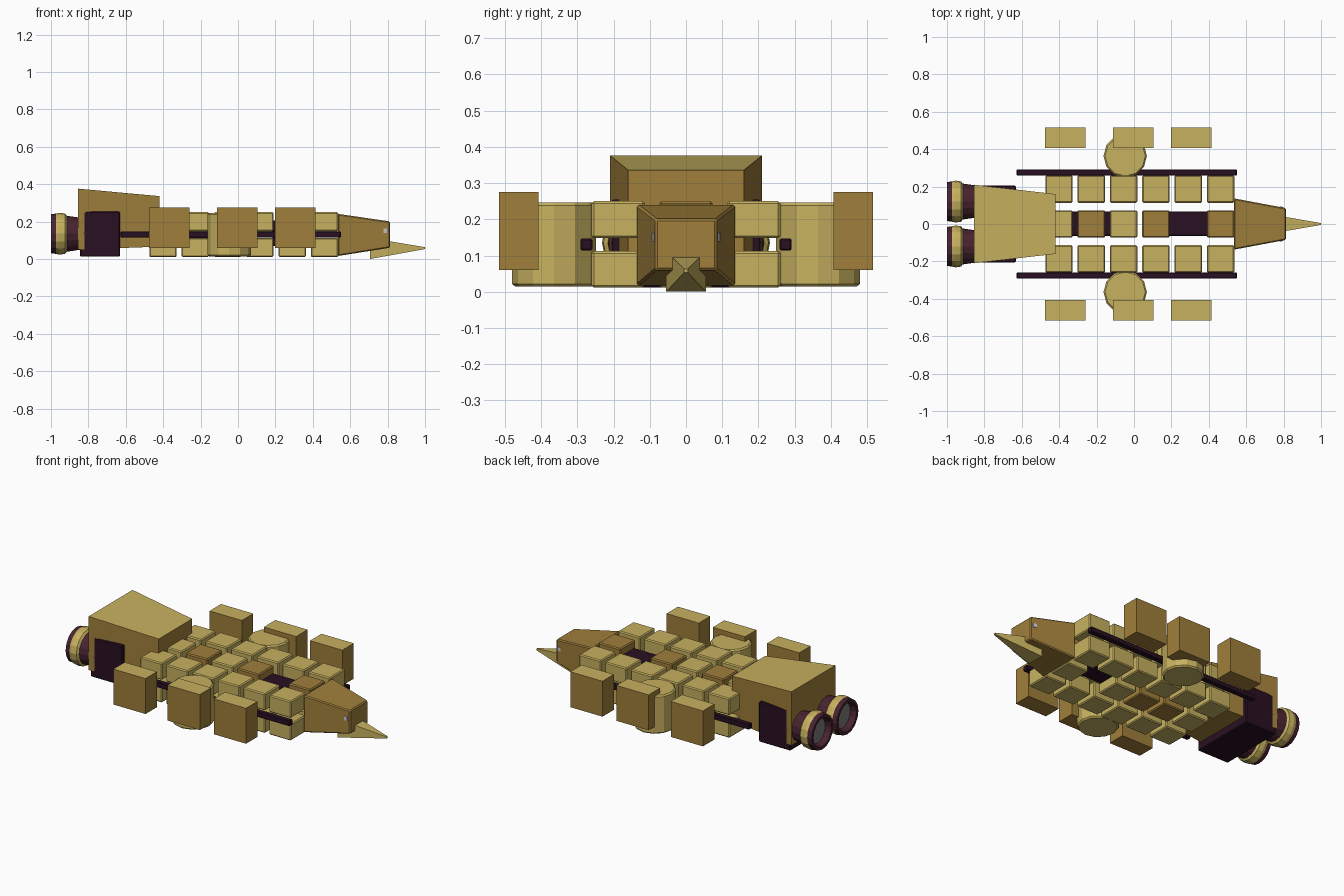
import bpy, bmesh, math
from mathutils import Vector

if "Cube" in bpy.data.objects:
    bpy.data.objects.remove(bpy.data.objects["Cube"])


def material(name, r, g, b):
    m = bpy.data.materials.new(name)
    m.diffuse_color = (r, g, b, 1)
    m.use_nodes = True
    m.node_tree.nodes["Principled BSDF"].inputs["Base Color"].default_value = m.diffuse_color
    return m


YELLOW = material("pale_yellow", 0.57, 0.44, 0.115)
BROWN = material("ochre_brown", 0.35, 0.21, 0.043)
DARK = material("dark_plum", 0.022, 0.005, 0.016)
MAROON = material("maroon", 0.065, 0.017, 0.03)
GREY = material("grey", 0.2, 0.2, 0.2)
GLASS = material("pale_glass", 0.55, 0.58, 0.65)


def finish(name, bm, mats, bevel=0.0):
    bmesh.ops.recalc_face_normals(bm, faces=bm.faces)
    me = bpy.data.meshes.new(name)
    bm.to_mesh(me)
    bm.free()
    for m in mats:
        me.materials.append(m)
    ob = bpy.data.objects.new(name, me)
    bpy.context.collection.objects.link(ob)
    if bevel:
        mod = ob.modifiers.new("edge_bevel", 'BEVEL')
        mod.width = bevel
        mod.segments = 1
        mod.limit_method = 'ANGLE'
    return ob


def taper(name, xa, xb, ra, rb, mats, bevel=0.0, top_second=False):
    """Box between two cross-sections along x; each section is (y0, y1, z0, z1)."""
    bm = bmesh.new()
    rings = []
    for x, (y0, y1, z0, z1) in ((xa, ra), (xb, rb)):
        rings.append([bm.verts.new((x, y, z)) for y, z in
                      ((y0, z0), (y1, z0), (y1, z1), (y0, z1))])
    for r in rings:
        bm.faces.new(r)
    for i in range(4):
        j = (i + 1) % 4
        bm.faces.new((rings[0][i], rings[0][j], rings[1][j], rings[1][i]))
    if top_second:
        bmesh.ops.recalc_face_normals(bm, faces=bm.faces)
        for f in bm.faces:
            f.normal_update()
            f.material_index = 1 if f.normal.z > 0.7 else 0
    return finish(name, bm, mats, bevel)


def box(name, x0, x1, y0, y1, z0, z1, mats, bevel=0.0, top_second=False):
    s = (y0, y1, z0, z1)
    return taper(name, x0, x1, s, s, mats, bevel, top_second)


def lathe_x(name, cy, cz, profile, mats, sides=16):
    """Revolve (x, radius, material) points around an x-parallel axis."""
    bm = bmesh.new()
    rings = []
    for x, r, _ in profile:
        rings.append([bm.verts.new((x, cy + r * math.cos(2 * math.pi * i / sides),
                                    cz + r * math.sin(2 * math.pi * i / sides)))
                      for i in range(sides)])
    for k in range(len(rings) - 1):
        for i in range(sides):
            j = (i + 1) % sides
            f = bm.faces.new((rings[k][i], rings[k][j], rings[k + 1][j], rings[k + 1][i]))
            f.material_index = profile[k][2]
    bm.faces.new(rings[0])
    bm.faces.new(rings[-1]).material_index = profile[-1][2]
    return finish(name, bm, mats)


# Cargo containers: six columns, three rows, two layers
H = 0.0735
center_colors = [(YELLOW, YELLOW), (BROWN, BROWN), (YELLOW, BROWN),
                 (BROWN, YELLOW), None, (BROWN, YELLOW)]
for col in range(6):
    cx = -0.401 + col * 0.1727
    for row in (-1, 0, 1):
        cy = row * 0.187
        for layer, (z0, z1) in enumerate(((0.148, 0.25), (0.011, 0.112))):
            m = YELLOW
            if row == 0:
                if center_colors[col] is None:
                    continue
                m = center_colors[col][layer]
            box("cargo_container", cx - H, cx + H, cy - H, cy + H, z0, z1, [m], 0.006)

# Dark spine blocks in the middle row
for x0, x1 in ((-0.335, -0.125), (0.185, 0.395)):
    box("spine_block", x0, x1, -0.063, 0.068, 0.07, 0.205, [DARK], 0.004)

for s in (-1, 1):
    # Side rail
    box("side_rail", -0.627, 0.55, s * 0.275 - 0.0165, s * 0.275 + 0.0165,
        0.114, 0.147, [DARK], 0.004)

    # Round side tank
    bm = bmesh.new()
    bmesh.ops.create_cone(bm, cap_ends=True, segments=12, radius1=0.116,
                          radius2=0.116, depth=0.232)
    bmesh.ops.translate(bm, verts=bm.verts, vec=Vector((-0.047, s * 0.364, 0.13)))
    finish("side_tank", bm, [YELLOW]).modifiers.new("edge_bevel", 'BEVEL').width = 0.008

    # Outer pods: brown with a yellow top
    for x0 in (-0.475, -0.111, 0.199):
        y0, y1 = sorted((s * 0.407, s * 0.516))
        box("outer_pod", x0, x0 + 0.216, y0, y1, 0.06, 0.275, [BROWN, YELLOW],
            top_second=True)

    # Engine nozzle with recessed grey disc
    lathe_x("engine_nozzle", s * 0.12, 0.135, [
        (-0.80, 0.086, 0), (-0.86, 0.088, 0), (-0.915, 0.096, 1),
        (-0.925, 0.108, 1), (-0.955, 0.112, 1), (-0.972, 0.108, 0),
        (-1.0, 0.104, 0), (-1.0, 0.086, 0), (-0.965, 0.076, 2)],
        [MAROON, YELLOW, GREY])

    # Cockpit side window, a thin plate following the nose slope
    def side(x):
        return 0.136 - (x - 0.535) / 0.275 * 0.05
    a, b = 0.777, 0.797
    ra = sorted((s * (side(a) - 0.003), s * (side(a) + 0.003)))
    rb = sorted((s * (side(b) - 0.003), s * (side(b) + 0.003)))
    taper("side_window", a, b, (*ra, 0.138, 0.162), (*rb, 0.138, 0.162), [GLASS])

# Engine housing, tapering forward, yellow on top
taper("engine_housing", -0.855, -0.42, (-0.21, 0.21, 0.05, 0.376),
      (-0.16, 0.16, 0.066, 0.336), [BROWN, YELLOW], top_second=True)

# Dark engine frame around the housing
box("engine_frame", -0.845, -0.632, -0.206, 0.206, 0.012, 0.254, [DARK], 0.005)

# Cockpit nose
taper("cockpit_nose", 0.535, 0.812, (-0.137, 0.137, 0.016, 0.241),
      (-0.085, 0.085, 0.06, 0.201), [BROWN], 0.006)

# Pointed prow below the nose
taper("prow_spike", 0.707, 1.0, (-0.055, 0.055, 0.0, 0.112),
      (-0.005, 0.005, 0.053, 0.063), [YELLOW])
